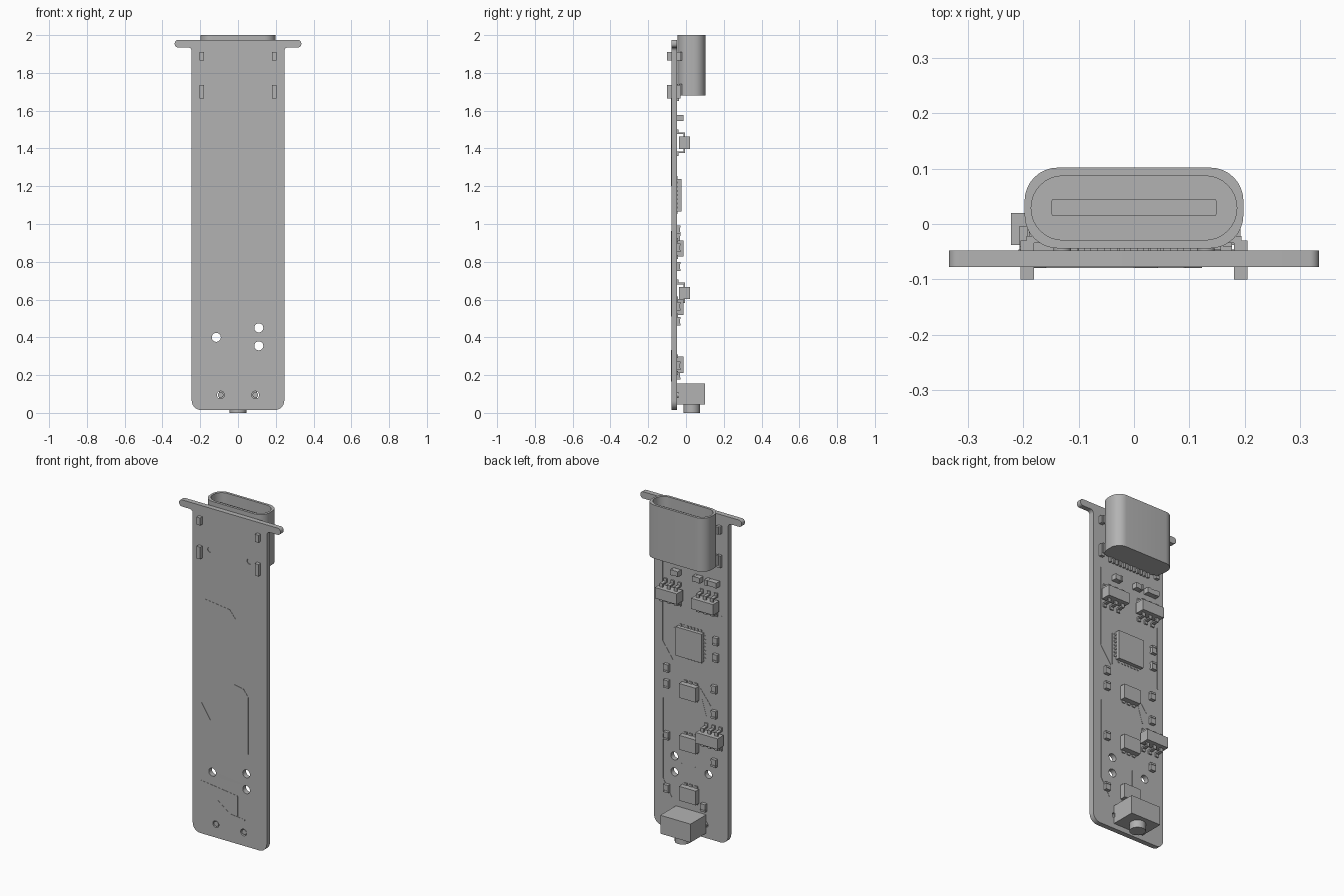
import bpy, bmesh, math
from mathutils import Matrix, Vector

cube = bpy.data.objects.get("Cube")
if cube:
    bpy.data.objects.remove(cube, do_unlink=True)

gray = bpy.data.materials.new("plain gray")
gray.use_nodes = True
COLOUR = (0.45, 0.45, 0.45, 1)
gray.diffuse_color = COLOUR
gray.node_tree.nodes["Principled BSDF"].inputs["Base Color"].default_value = COLOUR

FRONT, BACK = -0.078, -0.048      # board faces


def add_object(name, mesh, smooth=False):
    mesh.name = name
    mesh.materials.clear()
    mesh.materials.append(gray)
    obj = bpy.data.objects.new(name, mesh)
    bpy.context.collection.objects.link(obj)
    if smooth:
        bpy.ops.object.select_all(action='DESELECT')
        obj.select_set(True)
        bpy.context.view_layer.objects.active = obj
        bpy.ops.object.shade_smooth_by_angle(angle=math.radians(30))
    return obj


def rounded(corners, steps=8):
    """Round the right-angled corners (a, b, radius) of an outline."""
    out = []
    for i, (a, b, r) in enumerate(corners):
        p = Vector((a, b))
        u = (Vector(corners[i - 1][:2]) - p).normalized()
        v = (Vector(corners[(i + 1) % len(corners)][:2]) - p).normalized()
        if r == 0:
            out.append(p)
            continue
        c = p + r * (u + v)
        for k in range(steps + 1):
            t = math.pi / 2 * k / steps
            out.append(c - r * (v * math.cos(t) + u * math.sin(t)))
    return out


def rect(a, b, w, h, r=0.0):
    return rounded([(a - w, b - h, r), (a + w, b - h, r), (a + w, b + h, r), (a - w, b + h, r)])


def circle(a, b, r, n=24):
    return [Vector((a + r * math.cos(2 * math.pi * k / n), b + r * math.sin(2 * math.pi * k / n)))
            for k in range(n)]


def extrude(name, loops, lo, hi, upright=False):
    """Solid from an outline and its holes; upright ones run along y."""
    curve = bpy.data.curves.new(name, 'CURVE')
    curve.dimensions = '2D'
    curve.fill_mode = 'BOTH'
    curve.extrude = (hi - lo) / 2
    for loop in loops:
        spline = curve.splines.new('POLY')
        spline.points.add(len(loop) - 1)
        for point, p in zip(spline.points, loop):
            point.co = (p.x, p.y, 0, 1)
        spline.use_cyclic_u = True
    temp = bpy.data.objects.new(name + "_outline", curve)
    bpy.context.collection.objects.link(temp)
    graph = bpy.context.evaluated_depsgraph_get()
    mesh = bpy.data.meshes.new_from_object(temp.evaluated_get(graph))
    bpy.data.objects.remove(temp, do_unlink=True)
    bpy.data.curves.remove(curve)
    mid = (lo + hi) / 2
    if upright:
        mesh.transform(Matrix.Translation((0, mid, 0)) @ Matrix.Rotation(math.pi / 2, 4, 'X'))
    else:
        mesh.transform(Matrix.Translation((0, 0, mid)))
    bm = bmesh.new()
    bm.from_mesh(mesh)
    bmesh.ops.remove_doubles(bm, verts=bm.verts, dist=0.0001)
    bmesh.ops.recalc_face_normals(bm, faces=bm.faces)
    bm.to_mesh(mesh)
    bm.free()
    return add_object(name, mesh, smooth=True)


def blocks(name, items):
    """One mesh from boxes given as (centre x, centre z, width, height, y0, y1[, turn])."""
    bm = bmesh.new()
    for x, z, w, h, y0, y1, *turn in items:
        m = (Matrix.Translation((x, (y0 + y1) / 2, z))
             @ Matrix.Rotation(turn[0] if turn else 0, 4, 'Y')
             @ Matrix.Diagonal((w, y1 - y0, h, 1)))
        bmesh.ops.create_cube(bm, size=1, matrix=m)
    mesh = bpy.data.meshes.new(name)
    bm.to_mesh(mesh)
    bm.free()
    return add_object(name, mesh)


def traces(name, paths, y0, y1):
    items = []
    for path in paths:
        for (x, z), (p, q) in zip(path, path[1:]):
            length = math.hypot(p - x, q - z)
            items.append(((x + p) / 2, (z + q) / 2, 0.006, length, y0, y1,
                          math.atan2(p - x, q - z)))
    blocks(name, items)


# Circuit board with top ears and drilled holes
half = [(0.245, 0.015, 0.05), (0.245, 1.935, 0.02), (0.335, 1.935, 0.018), (0.335, 1.975, 0.018)]
outline = rounded(half + [(-x, z, r) for x, z, r in reversed(half)])
holes = [circle(-0.115, 0.4, 0.024), circle(0.11, 0.45, 0.024), circle(0.11, 0.355, 0.024)]
for s in (-1, 1):
    holes += [circle(s * 0.092, 0.095, 0.02), circle(s * 0.13, 1.725, 0.016)]
extrude("circuit_board", [outline] + holes, FRONT, BACK, upright=True)

# Socket: shell, closed base, tongue, locating pegs, tabs and contacts
shell = rect(0, 0.029, 0.198, 0.073, 0.06)
extrude("socket_shell", [shell, rect(0, 0.029, 0.186, 0.058, 0.057)], 1.70, 2.0)
extrude("socket_base", [shell], 1.68, 1.72)
extrude("socket_tongue", [rect(0, 0.03, 0.149, 0.015, 0.003)], 1.72, 1.96)
blocks("socket_tabs", [(s * 0.193, z, 0.024, h, -0.1, -0.03)
                       for s in (-1, 1) for z, h in ((1.888, 0.045), (1.7, 0.072))])
blocks("socket_feet", [(s * 0.18, z, 0.03, h, -0.034, -0.022)
                       for s in (-1, 1) for z, h in ((1.888, 0.045), (1.71, 0.06))])
blocks("socket_contacts", [(-0.132 + 0.024 * i, 1.672, 0.013, 0.04, BACK, -0.036)
                           for i in range(12)])
for side, s in (("left", 1), ("right", -1)):
    extrude(side + "_socket_peg", [circle(s * 0.13, 1.725, 0.016)], -0.074, -0.03, upright=True)
    extrude(side + "_button_peg", [circle(s * 0.092, 0.095, 0.015)], -0.074, -0.04, upright=True)

# Push button at the bottom end
blocks("button_body", [(0, 0.1, 0.2, 0.11, BACK, 0.1)])
extrude("button_plunger", [circle(0, 0.03, 0.044)], 0, 0.06)


# Six-legged chips with bent leads
def legged_chip(name, x, z):
    items = [(x, z, 0.145, 0.064, -0.038, 0.02)]
    for dx in (-0.047, 0, 0.047):
        for s in (-1, 1):
            items += [(x + dx, z + s * 0.042, 0.02, 0.024, -0.012, -0.004),
                      (x + dx, z + s * 0.05, 0.02, 0.008, -0.046, -0.004),
                      (x + dx, z + s * 0.058, 0.02, 0.024, BACK, -0.04)]
    blocks(name, items)


legged_chip("upper_left_chip", 0.12, 1.43)
legged_chip("upper_right_chip", -0.12, 1.43)
legged_chip("lower_right_chip", -0.15, 0.635)

# Main processor with solder pads around it
pads = [(0, 1.153, 0.17, 0.172, BACK, -0.024)]
for i in range(7):
    d = -0.066 + 0.022 * i
    for s in (-1, 1):
        pads += [(d, 1.153 + s * 0.09, 0.01, 0.02, BACK, -0.044),
                 (s * 0.09, 1.153 + d, 0.02, 0.01, BACK, -0.044)]
blocks("processor", pads)

# Small square chips with side pads
for i, z in enumerate((0.87, 0.56, 0.255)):
    items = [(0, z, 0.11, 0.085, -0.046, -0.012)]
    items += [(dx, z + s * 0.045, 0.02, 0.02, BACK, -0.042)
              for dx in (-0.035, 0, 0.035) for s in (-1, 1)]
    blocks("square_chip_%d" % (i + 1), items)


# Two-ended parts: a body between slightly thicker end caps
def two_ended(x, z, w, h, top):
    tall = h > w
    out = [(x, z, w * 0.94, h * 0.94, BACK, top - 0.003)]
    for s in (-1, 1):
        if tall:
            out.append((x, z + s * h * 0.38, w, h * 0.24, BACK, top))
        else:
            out.append((x + s * w * 0.38, z, w * 0.24, h, BACK, top))
    return out


small = []
for x, z in ((0.155, 0.97), (0.155, 0.875), (0.155, 0.565), (0.155, 0.25), (-0.17, 1.215),
             (-0.17, 1.115), (-0.16, 0.925), (-0.16, 0.775), (-0.16, 0.485), (-0.09, 0.2)):
    small += two_ended(x, z, 0.032, 0.046, -0.028)
for x, w in ((0.09, 0.05), (-0.055, 0.05), (-0.15, 0.08)):
    small += two_ended(x, 1.56, w, 0.032, -0.014)
blocks("small_components", small)

# Raised copper tracks
traces("front_tracks", [
    [(0.187, 1.7), (0.187, 1.42)],
    [(-0.16, 1.42), (0.0, 1.4), (0.04, 1.35), (0.04, 1.2)],
    [(0.03, 0.96), (0.09, 0.95), (0.12, 0.91), (0.12, 0.57)],
    [(-0.19, 0.8), (-0.12, 0.69), (-0.12, 0.51)],
    [(-0.19, 0.33), (0.05, 0.3), (0.05, 0.18)],
    [(-0.08, 0.24), (0.0, 0.18), (0.1, 0.17)]], FRONT - 0.0015, FRONT + 0.002)
traces("back_tracks", [
    [(-0.206, 1.37), (-0.206, 0.99)],
    [(0.19, 1.6), (0.19, 1.12), (0.12, 1.02)],
    [(0.187, 0.78), (0.187, 0.3), (0.13, 0.2)],
    [(0.11, 1.22), (0.11, 1.03)],
    [(-0.06, 0.9), (-0.13, 0.81), (-0.13, 0.72)],
    [(-0.07, 0.84), (-0.1, 0.74)],
    [(0.06, 0.42), (0.06, 0.31)],
    [(-0.03, 0.42), (-0.03, 0.32)]], BACK - 0.002, BACK + 0.0015)
